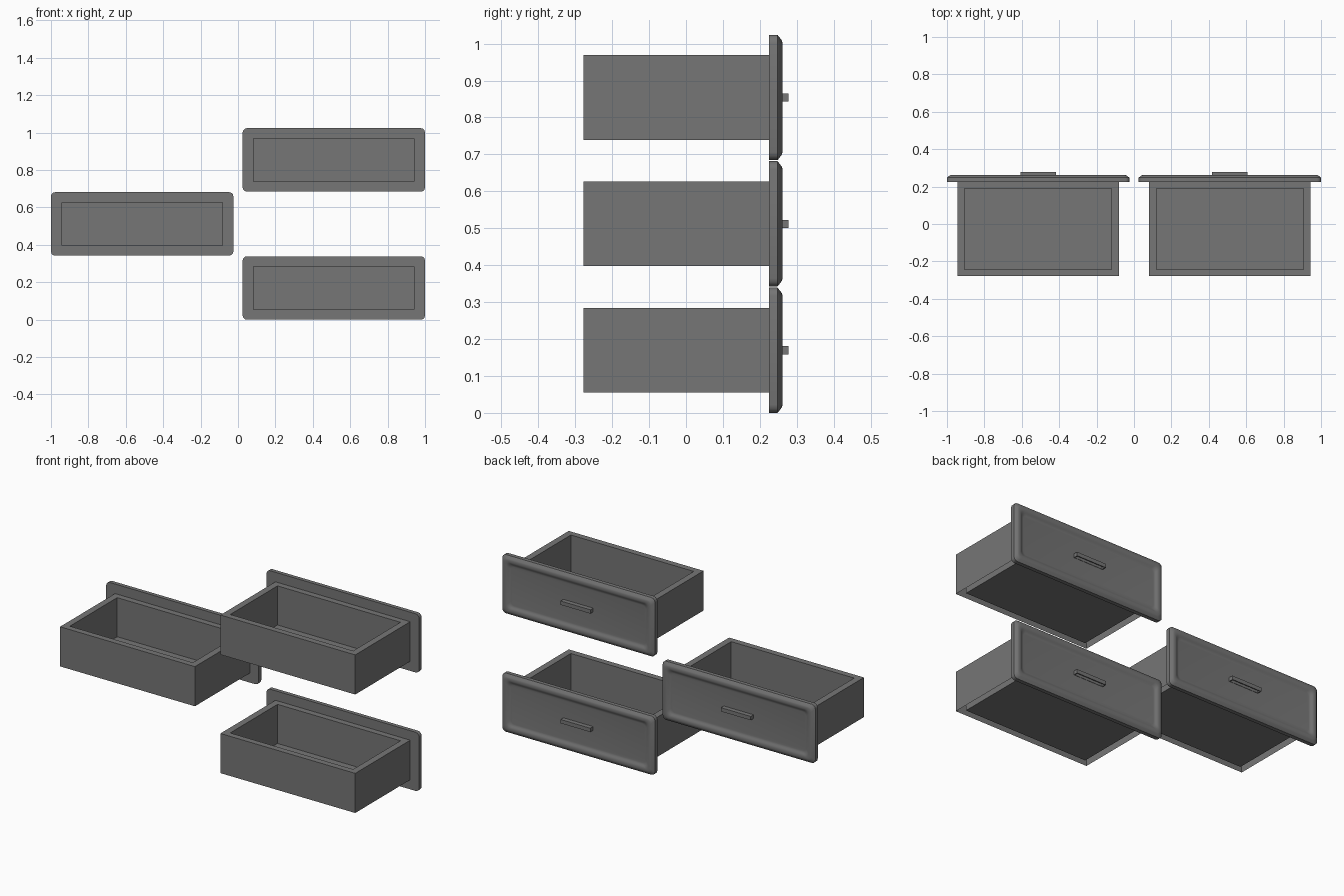
import bpy, bmesh, math

if "Cube" in bpy.data.objects:
    bpy.data.objects.remove(bpy.data.objects["Cube"])

grey = bpy.data.materials.new("mid_grey")
grey.diffuse_color = (0.18, 0.18, 0.18, 1)
grey.use_nodes = True
grey.node_tree.nodes["Principled BSDF"].inputs["Base Color"].default_value = grey.diffuse_color


def finish(name, bm, smooth=False):
    bmesh.ops.recalc_face_normals(bm, faces=bm.faces)
    me = bpy.data.meshes.new(name)
    bm.to_mesh(me)
    bm.free()
    me.materials.append(grey)
    ob = bpy.data.objects.new(name, me)
    bpy.context.collection.objects.link(ob)
    if smooth:
        bpy.ops.object.select_all(action='DESELECT')
        ob.select_set(True)
        bpy.context.view_layer.objects.active = ob
        bpy.ops.object.shade_smooth_by_angle(angle=math.radians(35))
    return ob


def rect_xy(bm, x0, x1, y0, y1, z):
    return [bm.verts.new((x, y, z)) for x, y in ((x0, y0), (x1, y0), (x1, y1), (x0, y1))]


def rounded_xz(bm, cx, cz, hw, hh, r, y, seg=3):
    ring = []
    for k, (sx, sz) in enumerate(((1, 1), (-1, 1), (-1, -1), (1, -1))):
        for i in range(seg + 1):
            a = math.pi / 2 * (k + i / seg)
            ring.append(bm.verts.new((cx + sx * (hw - r) + r * math.cos(a), y,
                                      cz + sz * (hh - r) + r * math.sin(a))))
    return ring


def bridge(bm, rings):
    for a, b in zip(rings, rings[1:]):
        n = len(a)
        for i in range(n):
            j = (i + 1) % n
            bm.faces.new((a[i], a[j], b[j], b[i]))


def drawer(label, cx, cz):
    # box shell: outer walls, top rim, inner walls and floor, wall cavity open underneath
    bm = bmesh.new()
    hw, t, y0, y1 = 0.431, 0.038, -0.277, 0.227
    zb, zt = cz - 0.1145, cz + 0.1145
    outer = (cx - hw, cx + hw, y0, y1)
    inner = (cx - hw + t, cx + hw - t, -0.242, 0.190)
    rings = [rect_xy(bm, *outer, zb), rect_xy(bm, *outer, zt),
             rect_xy(bm, *inner, zt), rect_xy(bm, *inner, zb + 0.003)]
    bridge(bm, rings)
    bm.faces.new(rings[-1])
    finish(label + "_drawer_box", bm)

    # front panel with a rolled border around a sunken field
    bm = bmesh.new()
    profile = [(0, 0.225), (0, 0.248), (0.014, 0.259), (0.020, 0.261),
               (0.032, 0.261), (0.039, 0.2585), (0.045, 0.255), (0.051, 0.252), (0.057, 0.251)]
    rings = [rounded_xz(bm, cx, cz, 0.4875 - d, 0.1695 - d, 0.022, y) for d, y in profile]
    bridge(bm, rings)
    bm.faces.new(rings[0])
    bm.faces.new(rings[-1])
    finish(label + "_drawer_front", bm, True)

    # bar pull, hollowed on the underside for the fingers
    bm = bmesh.new()
    o = (cx - 0.095, cx + 0.095, 0.249, 0.277)
    i = (cx - 0.090, cx + 0.090, 0.253, 0.272)
    rings = [rect_xy(bm, *o, cz + 0.011), rect_xy(bm, *o, cz - 0.011),
             rect_xy(bm, *i, cz - 0.011), rect_xy(bm, *i, cz + 0.004)]
    bridge(bm, rings)
    bm.faces.new(rings[0])
    bm.faces.new(rings[-1])
    finish(label + "_drawer_handle", bm)


# two drawers on one side, one at mid height on the other
for label, cx, cz in (("lower_right", 0.5125, 0.1695),
                      ("upper_right", 0.5125, 0.854),
                      ("middle_left", -0.5125, 0.512)):
    drawer(label, cx, cz)
